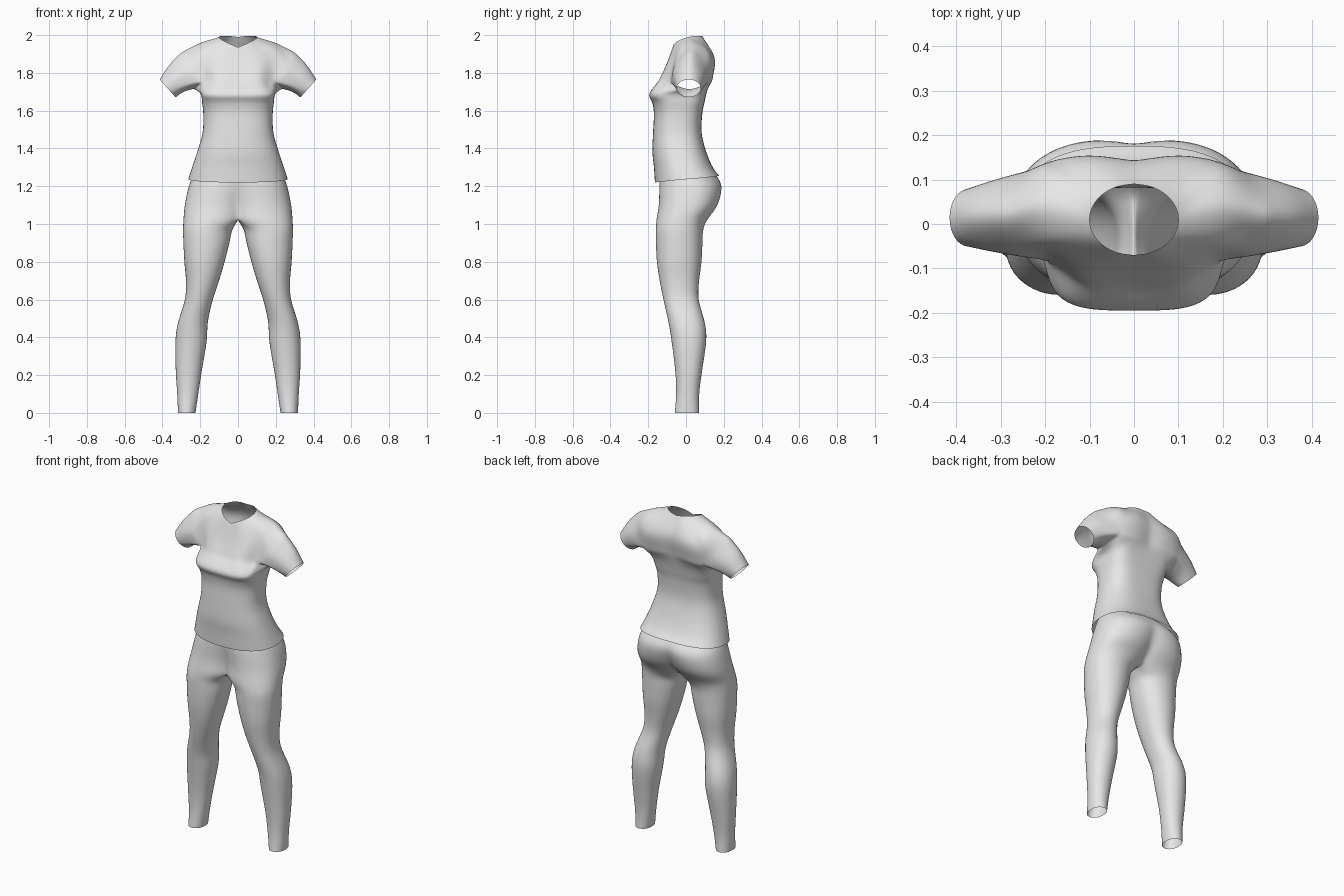
import bpy, bmesh
from math import sin, cos, acos, pi, radians
from mathutils import Vector

cube = bpy.data.objects.get("Cube")
if cube:
    bpy.data.objects.remove(cube)

cloth = bpy.data.materials.new("plain_grey_cloth")
cloth.use_nodes = True
grey = (0.8, 0.8, 0.8, 1)
cloth.diffuse_color = grey
cloth.node_tree.nodes["Principled BSDF"].inputs["Base Color"].default_value = grey


def spline(points, steps):
    """Smooth curve through the points, with a number of steps per span."""
    p = [Vector(q) for q in points]
    p = [2 * p[0] - p[1]] + p + [2 * p[-1] - p[-2]]
    out = []
    for a, b, c, d in zip(p, p[1:], p[2:], p[3:]):
        for i in range(steps):
            t = i / steps
            out.append(b + (c - a) * t / 2
                       + (a - 2.5 * b + 2 * c - d / 2) * t ** 2
                       + (1.5 * (b - c) + (d - a) / 2) * t ** 3)
    return out + [p[-2]]


def loft(bm, rings, steps, closed=False):
    """Skin a smooth surface through rings of equal point count."""
    rows = list(zip(*[spline(column, steps) for column in zip(*rings)]))
    grid = [[bm.verts.new((max(0, v.x), v.y, v.z)) for v in row] for row in rows]
    count = len(grid[0])
    for upper, lower in zip(grid, grid[1:]):
        for i in range(count if closed else count - 1):
            j = (i + 1) % count
            bm.faces.new((upper[i], lower[i], lower[j], upper[j]))


def finish(bm, name):
    """Weld, mirror and smooth one half garment."""
    seam = [f for f in bm.faces if all(v.co.x < 0.0001 for v in f.verts)]
    bmesh.ops.delete(bm, geom=seam, context='FACES')
    bmesh.ops.remove_doubles(bm, verts=bm.verts, dist=0.0002)
    bmesh.ops.recalc_face_normals(bm, faces=bm.faces)
    mesh = bpy.data.meshes.new(name)
    bm.to_mesh(mesh)
    bm.free()
    mesh.materials.append(cloth)
    mesh.shade_smooth()
    obj = bpy.data.objects.new(name, mesh)
    bpy.context.collection.objects.link(obj)
    mirror = obj.modifiers.new("mirror", 'MIRROR')
    mirror.use_clip = True
    mirror.merge_threshold = 0.0005
    obj.modifiers.new("smooth", 'SUBSURF').levels = 1


# Leggings: one leg and half the pelvis, cut flat at the middle seam
def leg_ring(z, inner, outer, front, back):
    cx, rx = (outer + inner) / 2, (outer - inner) / 2
    cy, ry = (back + front) / 2, (back - front) / 2

    def at(angle):
        s = sin(angle)
        bulge = abs(s) ** 0.85 * (1 if s > 0 else -1)
        return Vector((cx + rx * cos(angle), cy + ry * bulge, z))

    cut = inner < 0
    a = acos(-cx / rx) if cut else 2.4
    ring = [at(-a + 2 * a * i / 20) for i in range(21)]
    for i in range(1, 8):
        if cut:
            ring.append(ring[20].lerp(ring[0], i / 8))
        else:
            ring.append(at(a + (2 * pi - 2 * a) * i / 8))
    return ring


# height, inner edge, outer edge, front, back
leg_rows = [
    (1.27, -.235, .235, -.14, .155),
    (1.2, -.12, .262, -.142, .19),
    (1.1, -.06, .283, -.145, .168),
    (1.025, -.03, .29, -.157, .115),
    (.97, .03, .292, -.16, .092),
    (.9, .045, .29, -.16, .088),
    (.8, .07, .285, -.155, .083),
    (.7, .1, .276, -.14, .07),
    (.6, .133, .281, -.12, .067),
    (.48, .16, .318, -.093, .1),
    (.38, .165, .332, -.077, .108),
    (.22, .192, .33, -.057, .085),
    (.1, .21, .322, -.052, .07),
    (0, .225, .318, -.06, .07),
]
bm = bmesh.new()
loft(bm, [leg_ring(*row) for row in leg_rows], 3, closed=True)
finish(bm, "leggings")

# Shirt yoke: from the neckline over the shoulder, front centre to back centre
neck = []
for i in range(9):
    t = pi * i / 8
    neck.append((.1 * sin(t), .01 - .08 * cos(t),
                 1.935 + .055 * sin(t / 2) + .015 * sin(t)))
shoulder = [(0, -.105, 1.84), (.1, -.1, 1.85), (.165, -.065, 1.88),
            (.2, -.03, 1.925), (.205, .04, 1.957), (.2, .11, 1.92),
            (.17, .14, 1.88), (.095, .152, 1.88), (0, .142, 1.88)]
armhole = [(0, -.14, 1.76), (.11, -.14, 1.76), (.19, -.085, 1.75),
           (.27, -.065, 1.82), (.302, .02, 1.91), (.27, .105, 1.83),
           (.205, .125, 1.75), (.1, .14, 1.76), (0, .125, 1.76)]
yoke = [spline(ring, 4) for ring in (neck, shoulder, armhole)]
edge = yoke[-1]
underarm = spline([edge[8], (.235, .02, 1.715), edge[24]], 4)

bm = bmesh.new()
loft(bm, yoke, 5)

# Sleeve: armhole loop to a tilted round cuff
sleeve_top = edge[8:24] + underarm[:0:-1]
cuff = []
for i in range(24):
    a = radians(210 - 15 * i)
    cuff.append(Vector((.3725 + .0425 * sin(a), .014 + .065 * cos(a),
                        1.718 + .0475 * sin(a))))
middle = [p.lerp(q, .5) + Vector((.006, 0, .006))
          for p, q in zip(sleeve_top, cuff)]
loft(bm, [sleeve_top, middle, cuff], 4, closed=True)


# Body: half rings from the chest to the hem
def body_ring(z, width, front, back, square):
    ring = []
    drop = .035 * max(0, 1.3 - z) / .08
    for i in range(25):
        t = pi * i / 24
        c = cos(t)
        depth = abs(c) ** square * (1 if c > 0 else -1)
        spine = .01 * max(0, -c) ** 6
        ring.append(Vector((width * max(0, sin(t)) ** square if 0 < i < 24 else 0,
                            (front + back) / 2 - (back - front) / 2 * depth - spine,
                            z + drop * (1 - c) / 2)))
    return ring


# height, half width, front, back, squareness
body_rows = [
    (1.69, .198, -.195, .118, .55),
    (1.64, .19, -.178, .107, .65),
    (1.58, .184, -.17, .096, .75),
    (1.48, .188, -.175, .093, .8),
    (1.38, .217, -.178, .118, .85),
    (1.3, .243, -.17, .152, .85),
    (1.22, .264, -.165, .186, .85),
]
chest = edge[:8] + underarm + edge[25:]
loft(bm, [chest] + [body_ring(*row) for row in body_rows], 4)
finish(bm, "shirt")
